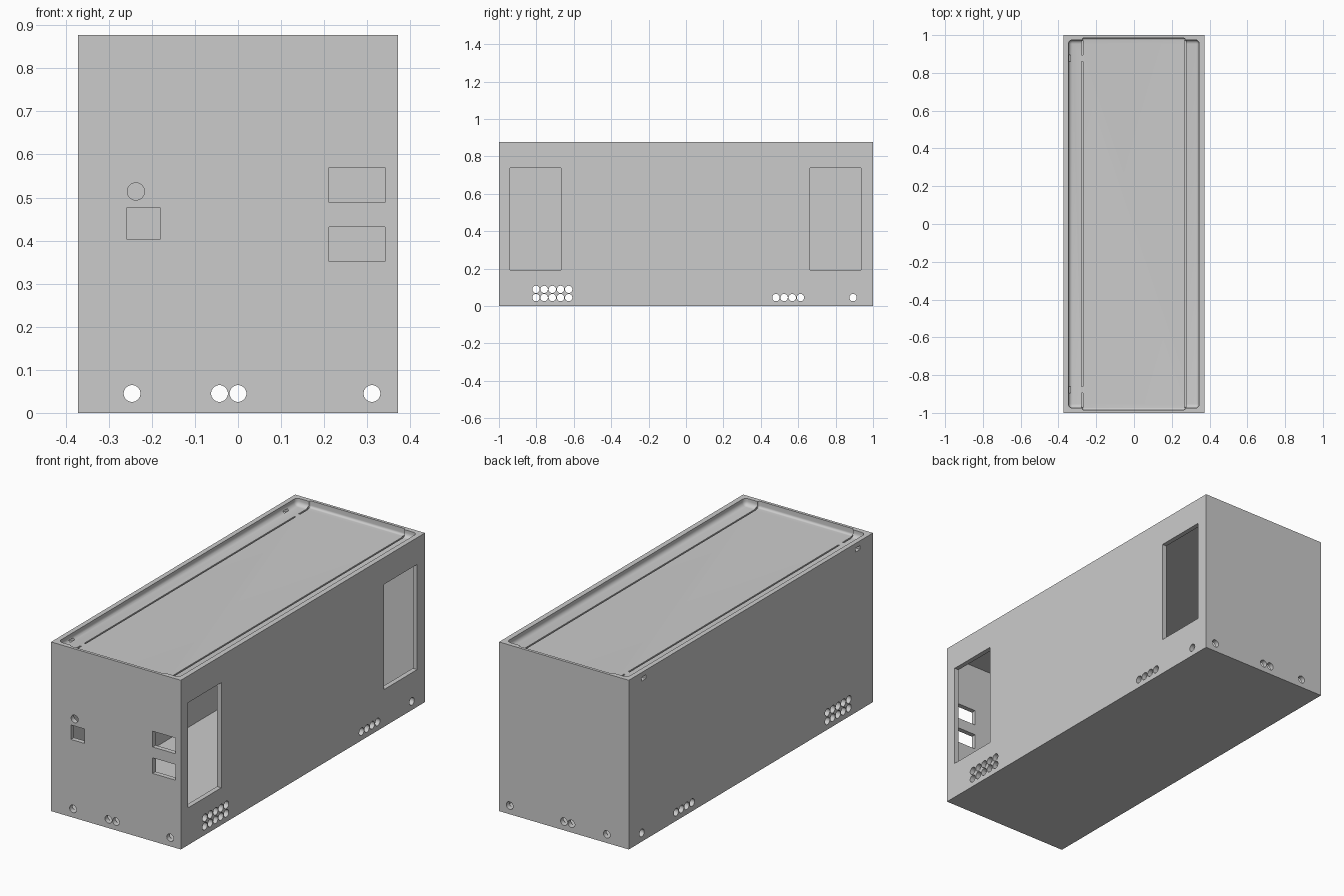
import bpy, math

if "Cube" in bpy.data.objects:
    bpy.data.objects.remove(bpy.data.objects["Cube"])

HX, HY, H, T = 0.372, 1.0, 0.877, 0.025   # half width, half length, height, wall
LID = 0.842                               # level of the recessed lid surface


def box(name, x0, x1, y0, y1, z0, z1, bevel=0.0):
    bpy.ops.mesh.primitive_cube_add(
        size=1, location=((x0 + x1) / 2, (y0 + y1) / 2, (z0 + z1) / 2))
    ob = bpy.context.object
    ob.name = name
    ob.scale = (x1 - x0, y1 - y0, z1 - z0)
    bpy.ops.object.transform_apply(location=True, rotation=False, scale=True)
    if bevel:
        m = ob.modifiers.new("round", 'BEVEL')
        m.width, m.segments = bevel, 6
        bpy.ops.object.modifier_apply(modifier=m.name)
    return ob


def rod(name, loc, axis, length, r):
    rot = (math.pi / 2, 0, 0) if axis == 'y' else (0, math.pi / 2, 0)
    bpy.ops.mesh.primitive_cylinder_add(vertices=32, radius=r, depth=length,
                                        location=loc, rotation=rot)
    ob = bpy.context.object
    ob.name = name
    return ob


def cut(target, cutter):
    m = target.modifiers.new("cut", 'BOOLEAN')
    m.operation, m.solver, m.object = 'DIFFERENCE', 'EXACT', cutter
    bpy.context.view_layer.objects.active = target
    bpy.ops.object.modifier_apply(modifier=m.name)
    bpy.data.objects.remove(cutter, do_unlink=True)


# Hollow enclosure
body = box("enclosure", -HX, HX, -HY, HY, 0, H)
cut(body, box("cavity", -HX + T, HX - T, -HY + T, HY - T, T, 0.82))

# Tray-like recess around the lid, deeper into the end walls in the middle
cut(body, box("recess", -0.347, 0.345, -0.975, 0.975, LID, 1.0, 0.022))
cut(body, box("end_recess", -0.275, 0.272, -0.985, 0.985, LID, 1.0, 0.012))

# Lid seams
for x, spans in ((-0.275, ((-0.972, -0.895), (-0.86, 0.86), (0.895, 0.972))),
                 (0.272, ((-0.972, 0.972),))):
    for a, b in spans:
        cut(body, box("seam", x - 0.004, x + 0.004, a, b, LID - 0.01, LID + 0.01))

# Latch slits through the left wall
for s in (-1, 1):
    y = s * 0.877
    cut(body, box("latch_slit", -0.40, -0.335, y - 0.018, y + 0.018, 0.832, 0.852))

# Large windows in the right wall
for y0, y1 in ((-0.941, -0.668), (0.663, 0.936)):
    cut(body, box("side_window", HX - 0.05, HX + 0.05, y0, y1, 0.193, 0.738))

# Connector openings in the front wall
for x0, x1, z0, z1 in ((0.211, 0.341, 0.488, 0.57), (0.211, 0.341, 0.351, 0.432),
                       (-0.258, -0.181, 0.402, 0.477)):
    cut(body, box("port", x0, x1, -1.05, -0.95, z0, z1))
cut(body, rod("round_port", (-0.237, -1, 0.514), 'y', 0.1, 0.02))

# Cable holes running through front and back
for x in (-0.246, -0.043, 0.0, 0.311):
    cut(body, rod("end_hole", (x, 0, 0.045), 'y', 2.2, 0.0195))

# Cable holes running through both long sides
side = [(-0.802 + 0.0437 * i, z) for i in range(5) for z in (0.045, 0.089)]
side += [(0.481 + 0.0437 * i, 0.045) for i in range(4)] + [(0.893, 0.045)]
for y, z in side:
    cut(body, rod("side_hole", (0, y, z), 'x', 1.0, 0.0195))

bpy.ops.object.select_all(action='DESELECT')
body.select_set(True)
bpy.context.view_layer.objects.active = body
bpy.ops.object.shade_smooth_by_angle(angle=math.radians(30))
